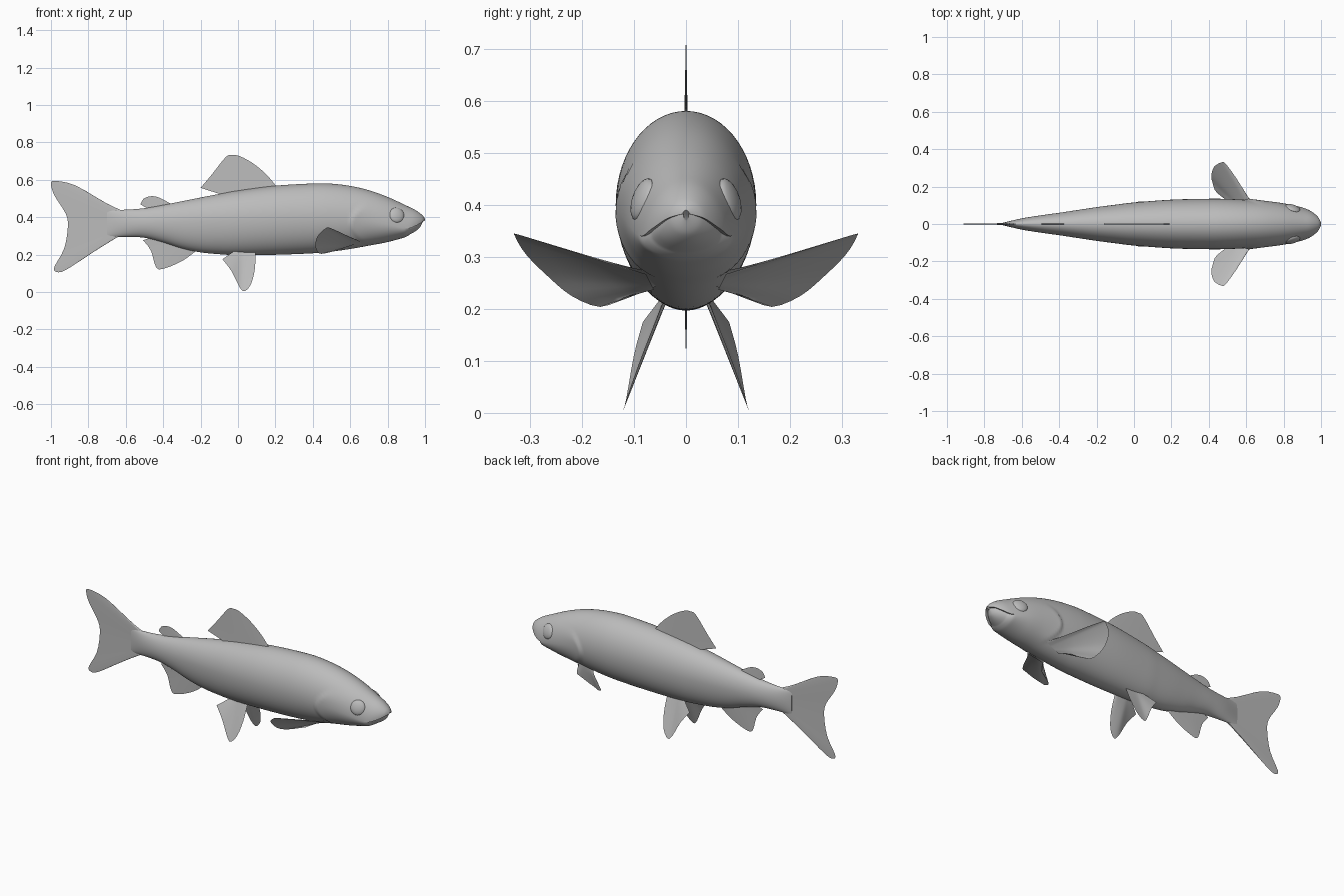
import bpy, bmesh, math
from mathutils import Vector

if "Cube" in bpy.data.objects:
    bpy.data.objects.remove(bpy.data.objects["Cube"])

grey = bpy.data.materials.new("soft_grey")
grey.diffuse_color = (0.5, 0.5, 0.5, 1)
grey.use_nodes = True
grey.node_tree.nodes["Principled BSDF"].inputs["Base Color"].default_value = grey.diffuse_color


def finish(name, bm, angle=40):
    """Turn a bmesh into a smooth-shaded object."""
    bmesh.ops.remove_doubles(bm, verts=bm.verts, dist=0.00005)
    bmesh.ops.recalc_face_normals(bm, faces=bm.faces)
    mesh = bpy.data.meshes.new(name)
    bm.to_mesh(mesh)
    bm.free()
    mesh.materials.append(grey)
    obj = bpy.data.objects.new(name, mesh)
    bpy.context.collection.objects.link(obj)
    bpy.ops.object.select_all(action='DESELECT')
    obj.select_set(True)
    bpy.context.view_layer.objects.active = obj
    bpy.ops.object.shade_smooth_by_angle(angle=math.radians(angle))
    return obj


def spline(points, steps):
    """Smooth curve through points of any dimension."""
    out = []
    last = len(points) - 1
    for i in range(last):
        a, b, c, d = (points[max(0, min(last, i + k))] for k in (-1, 0, 1, 2))
        for s in range(steps):
            t = s / steps
            out.append([q + 0.5 * t * (r - p + t * (2 * p - 5 * q + 4 * r - e + t * (3 * (q - r) + e - p)))
                        for p, q, r, e in zip(a, b, c, d)])
    return out + [list(points[-1])]


def clamp(v):
    return max(0.0, min(1.0, v))


# Body stations: x, top, widest height (mouth line at the head), bottom, half width
STATIONS = [
    (-0.70, .440, .367, .293, .007), (-0.60, .440, .367, .295, .030),
    (-0.50, .448, .368, .290, .046), (-0.40, .465, .370, .265, .060),
    (-0.30, .485, .374, .233, .075), (-0.20, .505, .378, .212, .090),
    (-0.10, .524, .382, .202, .103), (0.00, .542, .386, .197, .115),
    (0.20, .568, .395, .199, .130), (0.40, .580, .400, .207, .135),
    (0.50, .579, .400, .216, .134), (0.60, .567, .394, .230, .129),
    (0.70, .544, .382, .248, .122), (0.80, .508, .362, .267, .110),
    (0.90, .462, .340, .295, .088), (0.95, .437, .354, .317, .066),
    (0.985, .411, .374, .343, .036), (1.0, .390, .383, .372, .006)]
HALF = 30


def body_point(row, angle, lower):
    x, top, mid, bottom, width = row
    height = mid - bottom if lower else top - mid
    y, z = width * math.cos(angle), mid + height * math.sin(angle)
    # gill cover: raised rear edge fading towards the eye
    u = x - (0.60 + 7 * (z - 0.365) ** 2)
    fade = clamp((z - 0.25) / 0.03) * clamp((0.48 - z) / 0.05)
    y *= 1 + 0.07 * fade * clamp(u / 0.015 + 0.5) * math.exp(-max(u, 0) / 0.07)
    # lower jaw tucked in behind the upper lip
    if lower:
        tuck = clamp((x - 0.895) / 0.04)
        y *= 1 - 0.10 * tuck
        x -= 0.014 * tuck
    return x, y, z


bm = bmesh.new()
rings = []
for row in spline(STATIONS, 10):
    ring = [bm.verts.new(body_point(row, math.pi * k / HALF, False)) for k in range(HALF + 1)]
    ring += [bm.verts.new(body_point(row, math.pi * (1 + k / HALF), True)) for k in range(HALF + 1)]
    rings.append(ring)
for a, b in zip(rings, rings[1:]):
    for k in range(len(a)):
        j = (k + 1) % len(a)
        bm.faces.new((a[k], a[j], b[j], b[k]))
bm.faces.new(rings[0])
bm.faces.new(rings[-1])
finish("body", bm)


def fin(name, base_a, base_b, rim, side=1, thick=0.004, fine=3):
    """Blade from a base line to a curved rim, thick at the base and sharp at the rim."""
    edge = [Vector(p) for p in spline(rim, fine)]
    base_a, base_b = Vector(base_a), Vector(base_b)
    normal = (edge[0] - base_a).cross(edge[-1] - base_a).normalized()
    flip = Vector((1, side, 1))
    rows = 5
    bm = bmesh.new()
    for face in (1, -1):
        grid = []
        for i, tip in enumerate(edge):
            root = base_a.lerp(base_b, i / (len(edge) - 1))
            grid.append([bm.verts.new((root.lerp(tip, s / rows) + normal * face * thick * (1 - s / rows)) * flip)
                         for s in range(rows + 1)])
        for p, q in zip(grid, grid[1:]):
            for s in range(rows):
                bm.faces.new((p[s], p[s + 1], q[s + 1], q[s]))
    return finish(name, bm, 60)


def flat(points):
    return [(x, 0, z) for x, z in points]


# Fins on the centre line
fin("dorsal_fin", (-.07, 0, .515), (.19, 0, .55), flat([
    (-.20, .557), (-.14, .628), (-.065, .722), (-.03, .732), (.01, .726),
    (.08, .688), (.15, .63), (.205, .565)]))
fin("adipose_fin", (-.46, 0, .435), (-.36, 0, .455), flat([
    (-.522, .468), (-.505, .498), (-.465, .512), (-.42, .504), (-.36, .472)]), thick=.003)
fin("anal_fin", (-.44, 0, .30), (-.24, 0, .24), flat([
    (-.507, .277), (-.465, .22), (-.437, .13), (-.39, .127), (-.30, .165), (-.23, .215)]))
fin("tail_fin", (-.60, 0, .42), (-.60, 0, .315), flat([
    (-.62, .435), (-.71, .478), (-.87, .57), (-.98, .594), (-1.0, .575), (-.98, .513),
    (-.92, .417), (-.91, .345), (-.93, .23), (-.982, .134), (-.97, .107), (-.92, .118),
    (-.79, .203), (-.64, .298)]), thick=.006)

# Paired fins
for side, label in ((-1, "right"), (1, "left")):
    fin("pelvic_fin_" + label, (-.01, .04, .225), (.085, .035, .225), [
        (-.083, .083, .175), (-.035, .100, .112), (.008, .115, .027), (.035, .121, .004),
        (.070, .109, .043), (.090, .080, .123), (.094, .046, .208)], side)
    fin("pectoral_fin_" + label, (.66, .075, .27), (.57, .06, .24), [
        (.61, .140, .287), (.55, .240, .317), (.49, .322, .343), (.468, .329, .340),
        (.43, .308, .305), (.414, .265, .262), (.42, .220, .225), (.445, .165, .204),
        (.53, .120, .222)], side)

    # Eye: flattened ball lying on the cheek
    bm = bmesh.new()
    bmesh.ops.create_uvsphere(bm, u_segments=20, v_segments=10, radius=0.043)
    outward = Vector((0.33, side, 0.33)).normalized()
    turn = outward.to_track_quat('Z', 'Y')
    for v in bm.verts:
        v.co = turn @ Vector((v.co.x, v.co.y, v.co.z * 0.4)) + Vector((0.848, side * 0.083, 0.41))
    finish("eye_" + label, bm)
